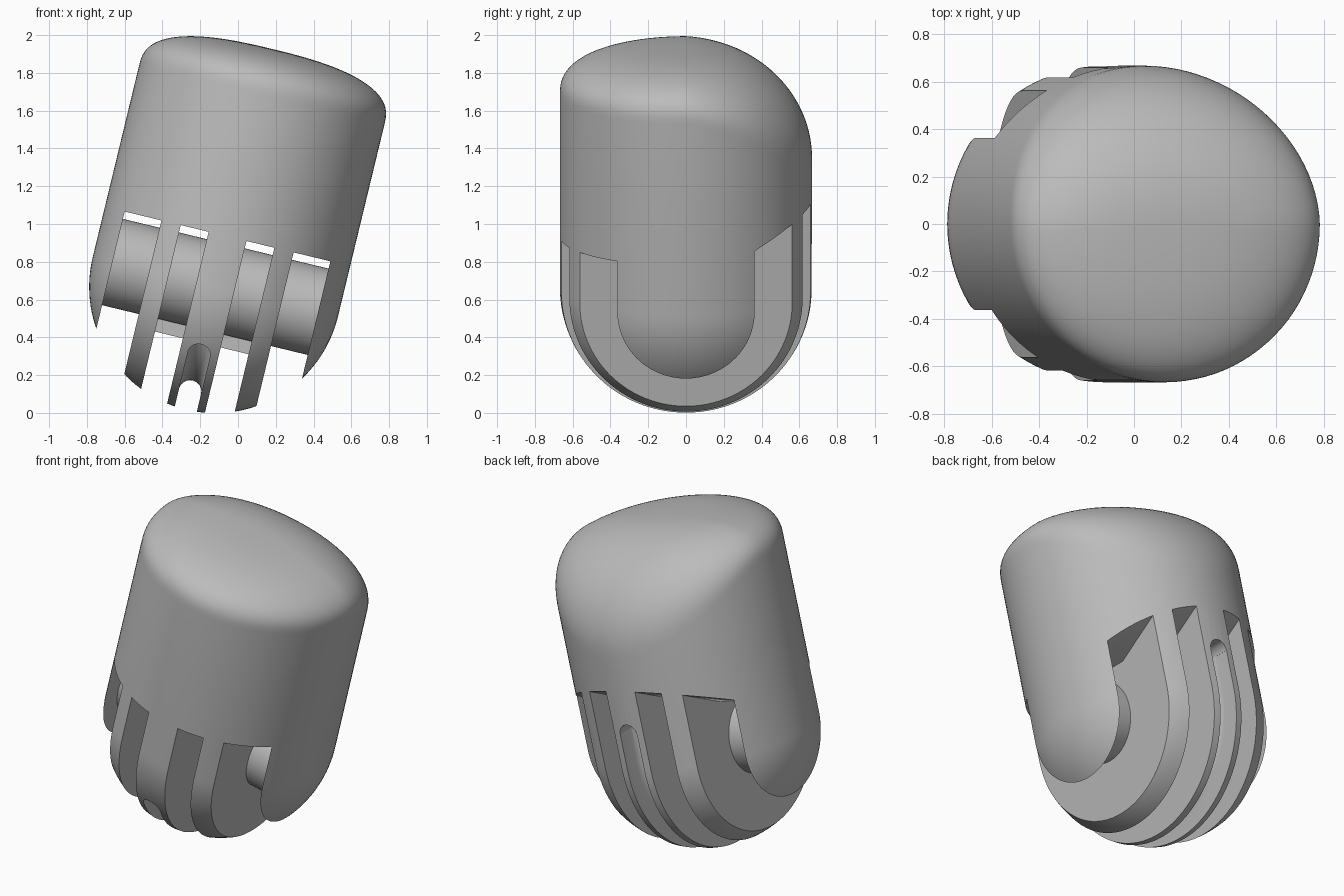
import bpy, bmesh
from math import sin, cos, pi, radians, sqrt
from mathutils import Matrix, Vector

if "Cube" in bpy.data.objects:
    bpy.data.objects.remove(bpy.data.objects["Cube"])

R = 0.668          # body radius
SEG = 96
# Joint frame: x along the hinge pin, z along the finger, origin at the hinge
FRAME = Matrix.Translation((-0.12, 0, 0.667)) @ Matrix.Rotation(radians(13.6), 4, 'Y')

grey = bpy.data.materials.new("plain grey")
grey.use_nodes = True
grey.diffuse_color = (0.5, 0.5, 0.5, 1)
grey.node_tree.nodes["Principled BSDF"].inputs["Base Color"].default_value = (0.5, 0.5, 0.5, 1)


def finish(name, bm):
    bmesh.ops.recalc_face_normals(bm, faces=bm.faces)
    bm.transform(FRAME)
    mesh = bpy.data.meshes.new(name)
    bm.to_mesh(mesh)
    bm.free()
    mesh.materials.append(grey)
    obj = bpy.data.objects.new(name, mesh)
    bpy.context.collection.objects.link(obj)
    return obj


def loft(bm, rings):
    """Skin a list of equal closed rings and cap both ends."""
    rows = [[bm.verts.new(p) for p in ring] for ring in rings]
    n = len(rows[0])
    for a, b in zip(rows, rows[1:]):
        for i in range(n):
            j = (i + 1) % n
            bm.faces.new((a[i], a[j], b[j], b[i]))
    bm.faces.new(rows[0])
    bm.faces.new(rows[-1])


def rod(bm, start, end, radius, n=48):
    start, end = Vector(start), Vector(end)
    d = end - start
    m = Matrix.Translation((start + end) / 2) @ d.to_track_quat('Z', 'Y').to_matrix().to_4x4()
    bmesh.ops.create_cone(bm, cap_ends=True, segments=n, radius1=radius,
                          radius2=radius, depth=d.length, matrix=m)


def cut(target, cutter):
    mod = target.modifiers.new("cut", 'BOOLEAN')
    mod.operation = 'DIFFERENCE'
    mod.solver = 'EXACT'
    mod.object = cutter
    cutter.hide_render = True
    bpy.context.view_layer.objects.active = target
    bpy.ops.object.modifier_apply(modifier=mod.name)
    bpy.data.objects.remove(cutter)


# Body: hemisphere below, cylinder, and a dome that drops away at the back
def dome_point(a, r):
    x, y = R * r * cos(a), R * r * sin(a)
    t = max(0.0, sin(a))
    shoulder = 1.05 - 0.36 * t ** 1.5
    p = 2.6 - 0.5 * t
    return (x, y, shoulder + (1.295 - shoulder) * max(0.0, 1 - r ** p) ** (1 / p))


angles = [2 * pi * i / SEG for i in range(SEG)]
rings = []
for k in range(1, 33):
    e = -pi / 2 + k * pi / 64
    rings.append([(R * cos(e) * cos(a), R * cos(e) * sin(a), R * sin(e)) for a in angles])
rings.append([(R * cos(a), R * sin(a), 0.6) for a in angles])
for k in range(28):
    r = cos(k * pi / 56)
    rings.append([dome_point(a, r) for a in angles])
bm = bmesh.new()
loft(bm, rings)
body = finish("fingertip_body", bm)

# Hinge slots: flat ceiling at the front, rising at the back
slot_profile = [(-0.9, -0.9), (0.9, -0.9), (0.9, 0.595), (0.25, 0.275), (-0.9, 0.275)]
bm = bmesh.new()
for side in (-1, 1):
    for near, far in ((0.103, 0.255), (0.36, 0.56)):
        loft(bm, [[(side * x, y, z) for y, z in slot_profile] for x in (near, far)])
cut(body, finish("slot_cutter", bm))

# Cord groove around the middle fin, with a rounded floor and rounded ends
g = 0.06
section = [(g * cos(t), 0.57 + g * sin(t)) for t in [pi + pi * i / 12 for i in range(13)]]
section += [(g, 0.85), (-g, 0.85)]
BACK_TOP, FRONT_END = 0.22, radians(147)
path = [(0, BACK_TOP)] + [(FRONT_END * i / 48, 0) for i in range(49)]
bm = bmesh.new()
loft(bm, [[(x, d * cos(a), z - d * sin(a)) for x, d in section] for a, z in path])
cut(body, finish("groove_cutter", bm))
for a, z in (path[0], path[-1]):
    bm = bmesh.new()
    rod(bm, (0, 0.53 * cos(a), z - 0.53 * sin(a)),
        (0, 0.85 * cos(a), z - 0.85 * sin(a)), g - 0.001, 32)
    cut(body, finish("groove_end_cutter", bm))

# Hinge pin through all the fins
bm = bmesh.new()
rod(bm, (-0.6, 0, 0), (0.6, 0, 0), 0.235, 64)
pin = finish("hinge_pin", bm)

# Small web behind the pin, joining the inner fins
bm = bmesh.new()
bmesh.ops.create_cube(bm, size=1, matrix=Matrix.Translation((0, 0.05, -0.2))
                      @ Matrix.Diagonal((0.54, 0.1, 0.21, 1)))
web = finish("hinge_web", bm)

for obj in (body, pin):
    bpy.ops.object.select_all(action='DESELECT')
    obj.select_set(True)
    bpy.context.view_layer.objects.active = obj
    bpy.ops.object.shade_smooth_by_angle(angle=radians(30))
